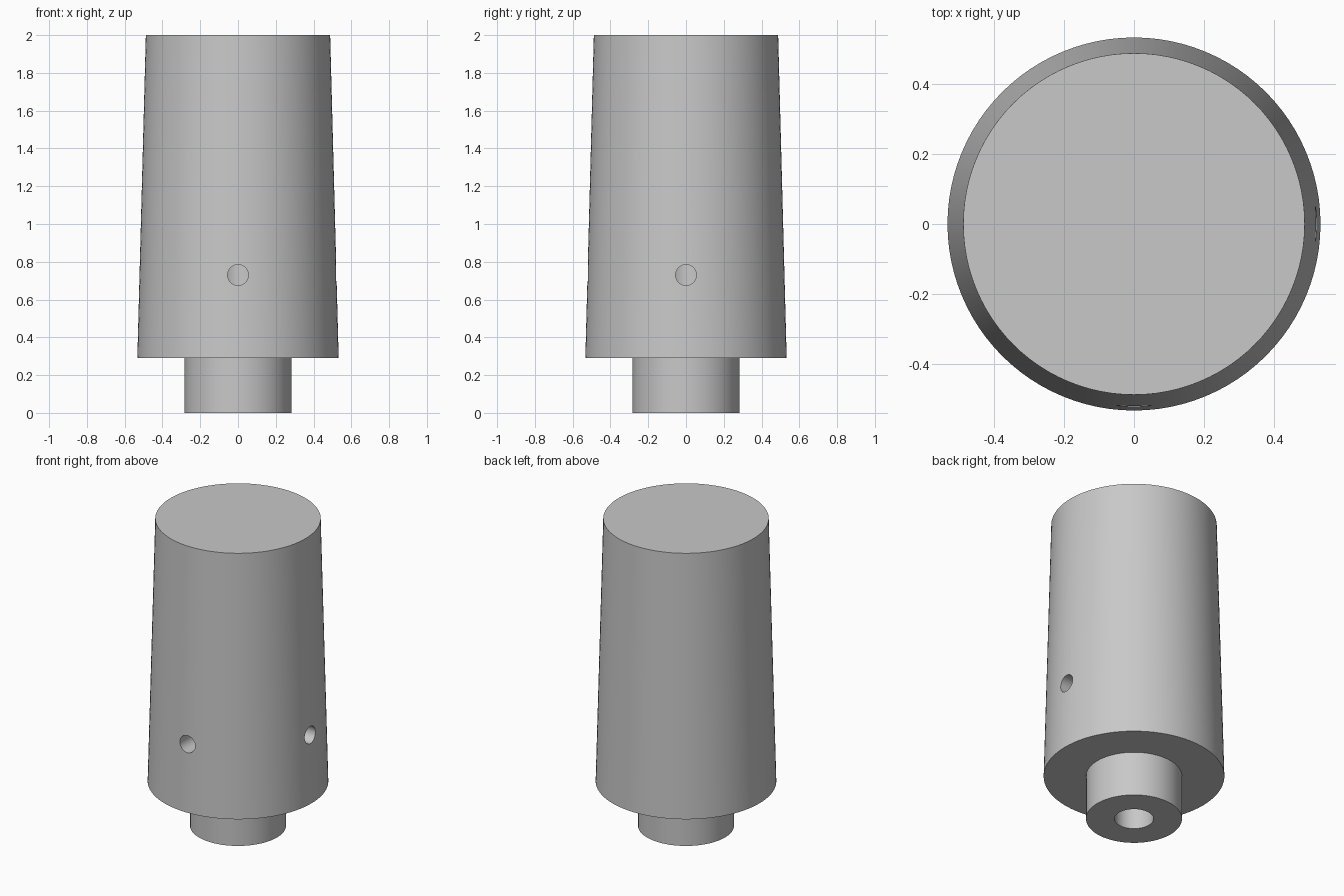
import bpy
import bmesh
import math

SIDES = 96

old = bpy.data.objects.get("Cube")
if old:
    bpy.data.objects.remove(old, do_unlink=True)

# Plain grey material
grey = bpy.data.materials.new("plain grey")
grey.use_nodes = True
colour = (0.58, 0.58, 0.58, 1)
grey.diffuse_color = colour
grey.node_tree.nodes["Principled BSDF"].inputs["Base Color"].default_value = colour


def turned_part(name, profile):
    """Revolve (radius, height) points about z and cap both ends."""
    bm = bmesh.new()
    rings = []
    for r, z in profile:
        angles = [2 * math.pi * i / SIDES for i in range(SIDES)]
        rings.append([bm.verts.new((r * math.cos(a), r * math.sin(a), z)) for a in angles])
    for low, high in zip(rings, rings[1:]):
        for i in range(SIDES):
            j = (i + 1) % SIDES
            bm.faces.new((low[i], low[j], high[j], high[i]))
    bm.faces.new(rings[0])
    bm.faces.new(rings[-1])
    bmesh.ops.recalc_face_normals(bm, faces=bm.faces)
    mesh = bpy.data.meshes.new(name)
    bm.to_mesh(mesh)
    bm.free()
    mesh.materials.append(grey)
    obj = bpy.data.objects.new(name, mesh)
    bpy.context.collection.objects.link(obj)
    return obj


# Tapered handle with a stepped collar and a blind shaft bore from below
handle = turned_part("handle", [
    (0.115, 1.0), (0.115, 0), (0.283, 0), (0.283, 0.29), (0.533, 0.29), (0.488, 2.0)])

# Two screw holes from the front and left faces into the bore
for direction, rotation in (((0, -1), (math.pi / 2, 0, 0)), ((1, 0), (0, math.pi / 2, 0))):
    bpy.ops.mesh.primitive_cylinder_add(
        vertices=48, radius=0.055, depth=0.7, rotation=rotation,
        location=(direction[0] * 0.36, direction[1] * 0.36, 0.73))
    cutter = bpy.context.object
    cutter.name = "screw_hole_cutter"
    cutter.hide_render = True
    cutter.data.materials.append(grey)
    cut = handle.modifiers.new("screw_hole", "BOOLEAN")
    cut.operation = "DIFFERENCE"
    cut.solver = "EXACT"
    cut.object = cutter
    bpy.ops.object.select_all(action="DESELECT")
    handle.select_set(True)
    bpy.context.view_layer.objects.active = handle
    bpy.ops.object.modifier_apply(modifier=cut.name)
    bpy.data.objects.remove(cutter, do_unlink=True)

bpy.ops.object.shade_smooth_by_angle(angle=math.radians(30))
